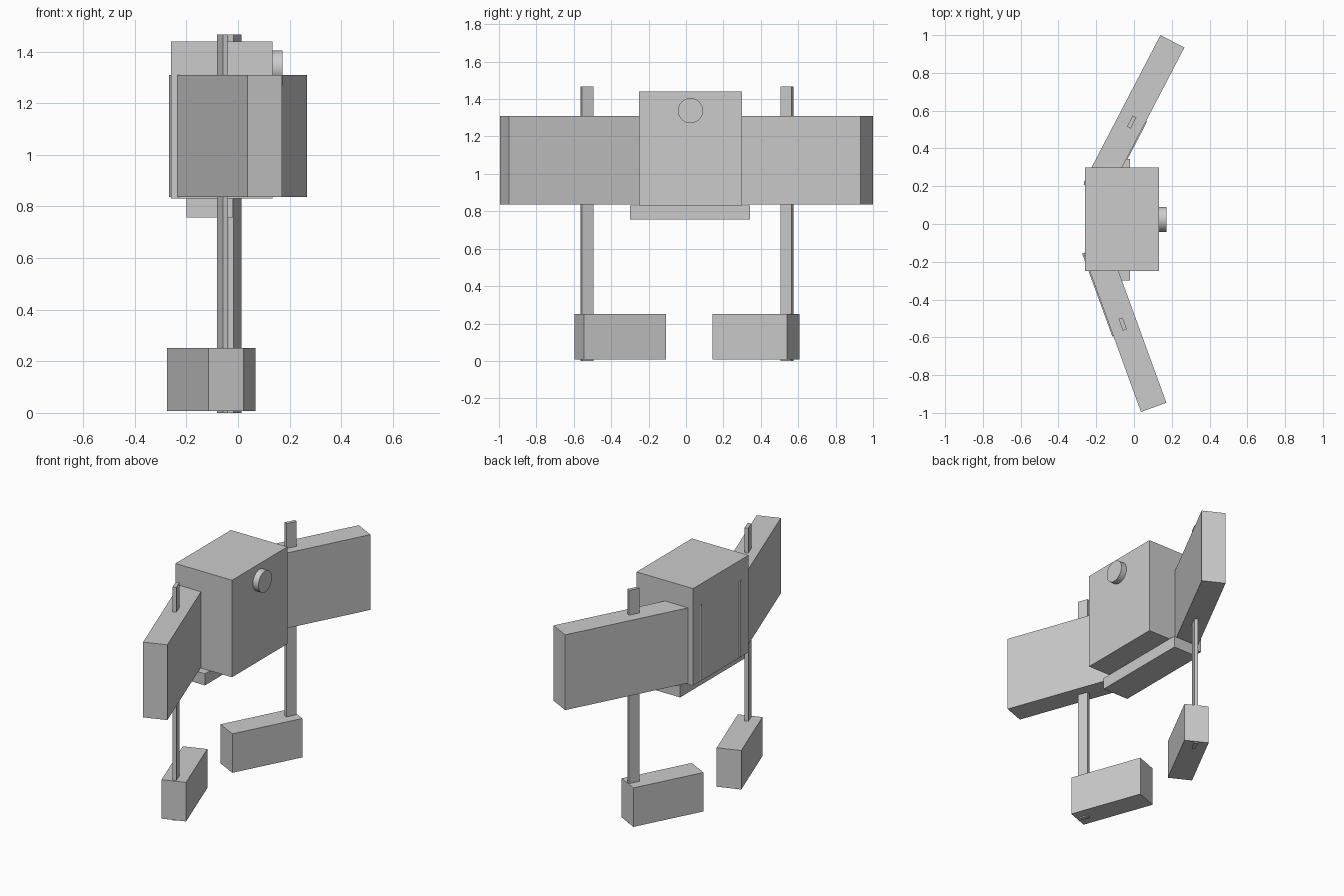
import bpy
from math import radians, sin, cos

cube = bpy.data.objects.get("Cube")
if cube:
    bpy.data.objects.remove(cube, do_unlink=True)

grey = bpy.data.materials.new("plain_grey")
grey.use_nodes = True
COLOUR = (0.6, 0.6, 0.6, 1)
grey.diffuse_color = COLOUR
grey.node_tree.nodes["Principled BSDF"].inputs["Base Color"].default_value = COLOUR


def box(name, x, y, z, size, turn=0):
    """Box centred on x, y, with z as its (bottom, top)."""
    bpy.ops.mesh.primitive_cube_add(size=1, location=(x, y, sum(z) / 2), rotation=(0, 0, turn))
    ob = bpy.context.object
    ob.name = name
    ob.scale = (size[0], size[1], z[1] - z[0])
    bpy.ops.object.transform_apply(location=False, rotation=False, scale=True)
    ob.data.materials.append(grey)
    return ob


def slab(name, corner, turn, side, width, length, z):
    """Angled box running inward from its outer -x corner."""
    ax, ay = cos(turn), sin(turn)          # across the slab
    ix, iy = side * sin(turn), -side * cos(turn)  # inward along the slab
    x = corner[0] + ax * width / 2 + ix * length / 2
    y = corner[1] + ay * width / 2 + iy * length / 2
    return box(name, x, y, z, (width, length), turn)


# Body, base plate and round lens
box("body", -0.063, 0.025, (0.83, 1.44), (0.393, 0.55))
box("base_plate", -0.11, 0.022, (0.757, 0.83), (0.18, 0.643))
bpy.ops.mesh.primitive_cylinder_add(vertices=48, radius=0.067, depth=0.06,
                                    location=(0.142, 0.024, 1.338), rotation=(0, radians(90), 0))
lens = bpy.context.object
lens.name = "lens"
lens.data.materials.append(grey)
bpy.ops.object.shade_smooth_by_angle(angle=radians(30))

# Each side: angled arm, leg passing through it, and foot
sides = [
    ("right", -1, radians(20), (0.037, -0.995), (-0.06, -0.53), (-0.115, -0.595), 0.89, 0.466),
    ("left", 1, radians(-27.5), (0.14, 1.0), (-0.012, 0.54), (-0.06, 0.608), 0.88, 0.45),
]
for label, side, turn, arm, leg, foot, arm_len, foot_len in sides:
    slab(label + "_arm", arm, turn, side, 0.143, arm_len, (0.837, 1.31))
    box(label + "_leg", *leg, (0, 1.466), (0.022, 0.066), turn)
    slab(label + "_foot", foot, turn, side, 0.145, foot_len, (0.007, 0.252))
